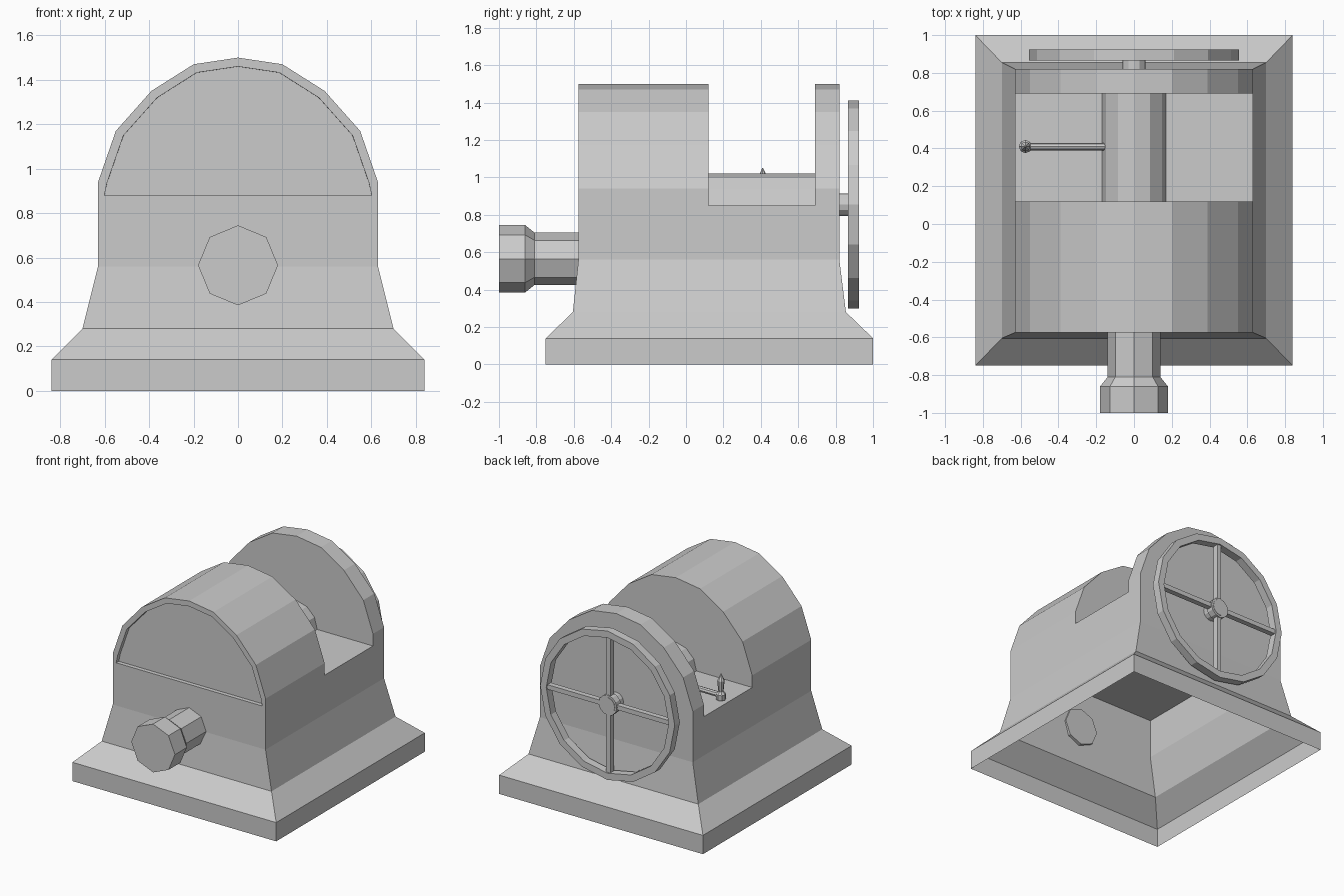
import bpy, bmesh, math
from mathutils import Matrix, Vector

if "Cube" in bpy.data.objects:
    bpy.data.objects.remove(bpy.data.objects["Cube"])

grey = bpy.data.materials.new("machine_grey")
grey.diffuse_color = (0.6, 0.6, 0.6, 1)
grey.use_nodes = True
grey.node_tree.nodes["Principled BSDF"].inputs["Base Color"].default_value = grey.diffuse_color


def finish(name, bm, normals=True):
    if normals:
        bmesh.ops.recalc_face_normals(bm, faces=bm.faces)
    mesh = bpy.data.meshes.new(name)
    bm.to_mesh(mesh)
    bm.free()
    mesh.materials.append(grey)
    ob = bpy.data.objects.new(name, mesh)
    bpy.context.collection.objects.link(ob)
    return ob


def bridge(bm, rings):
    for a, b in zip(rings, rings[1:]):
        n = len(a)
        for i in range(n):
            bm.faces.new((a[i], a[(i + 1) % n], b[(i + 1) % n], b[i]))


def lathe(name, stations, sides, origin, axis):
    """Stack of (radius, distance) rings along an axis, capped at both ends."""
    bm = bmesh.new()
    rot = {"x": Matrix.Rotation(math.pi / 2, 3, "Y"),
           "y": Matrix.Rotation(-math.pi / 2, 3, "X"),
           "z": Matrix.Identity(3)}[axis]
    rings = []
    for r, d in stations:
        rings.append([bm.verts.new(rot @ Vector((r * math.cos(2 * math.pi * i / sides),
                                                 r * math.sin(2 * math.pi * i / sides), d))
                                   + Vector(origin)) for i in range(sides)])
    bridge(bm, rings)
    bm.faces.new(rings[0])
    bm.faces.new(rings[-1])
    return finish(name, bm)


# Hollow flared housing, open underneath, closed by the slot floor
bm = bmesh.new()
rings = []
for z, x, y0, y1 in ((0, .84, -.75, 1), (.14, .84, -.75, 1), (.28, .70, -.605, .855),
                     (.56, .63, -.575, .82), (.85, .63, -.575, .82)):
    rings.append([bm.verts.new(p) for p in ((-x, y0, z), (x, y0, z), (x, y1, z), (-x, y1, z))])
bridge(bm, rings)
bm.faces.new(rings[-1])
finish("housing", bm, normals=False)


# Arched heads in front of and behind the slot
half = [(.63, .85), (.63, .94), (.55, 1.17), (.39, 1.35), (.2, 1.47)]
arch = half + [(0, 1.5)] + [(-x, z) for x, z in reversed(half)]


def arched_head(name, y0, y1, panel):
    bm = bmesh.new()
    a, b = ([bm.verts.new((x, y, z)) for x, z in arch] for y in (y0, y1))
    front = bm.faces.new(a)
    bm.faces.new(b)
    bridge(bm, [a, b])
    bmesh.ops.recalc_face_normals(bm, faces=bm.faces)
    if panel:
        bmesh.ops.inset_region(bm, faces=[front], thickness=.04)
        bmesh.ops.inset_region(bm, faces=[front], thickness=.0005, depth=-.03)
    # open where it sits on the housing
    under = [f for f in bm.faces if all(abs(v.co.z - .85) < 1e-4 for v in f.verts)
             and abs(f.normal.z) > .9]
    bmesh.ops.delete(bm, geom=under, context="FACES_ONLY")
    finish(name, bm, normals=False)


arched_head("front_head", -.575, .12, True)
arched_head("rear_head", .69, .82, False)

# Shaft across the slot, axle and front plug
lathe("slot_shaft", [(.17, .11), (.17, .70)], 12, (0, 0, .85), "y")
lathe("wheel_axle", [(.06, .80), (.06, .925)], 12, (0, 0, .855), "y")
lathe("front_plug", [(.18, -1), (.18, -.86), (.14, -.81), (.14, -.565)], 8, (0, 0, .565), "y")

# Lever in the slot with a pointed handle
lathe("lever_arm", [(.02, -.575), (.02, -.15)], 8, (0, .41, .89), "x")
lathe("lever_handle", [(.033, .86), (.035, .90), (.018, .92), (.026, 1.0), (.002, 1.05)],
      8, (-.575, .41, 0), "z")

# Handwheel rim
bm = bmesh.new()
rings = []
for r, y in ((.555, .865), (.555, .925), (.505, .925), (.505, .865), (.555, .865)):
    rings.append([bm.verts.new((r * math.cos(math.pi * i / 8), y,
                                .855 + r * math.sin(math.pi * i / 8))) for i in range(16)])
bridge(bm, rings)
bmesh.ops.remove_doubles(bm, verts=bm.verts, dist=1e-5)
finish("wheel_rim", bm)

# Handwheel hub and spokes
lathe("wheel_hub", [(.075, .87), (.075, .922)], 12, (0, 0, .855), "y")
for i in range(4):
    bm = bmesh.new()
    bmesh.ops.create_cube(bm, size=1)
    for v in bm.verts:
        v.co = Vector((.27 + v.co.x * .48, .895 + v.co.y * .04, v.co.z * .034))
    bmesh.ops.rotate(bm, verts=bm.verts, cent=(0, 0, 0),
                     matrix=Matrix.Rotation(i * math.pi / 2, 3, "Y"))
    bmesh.ops.translate(bm, verts=bm.verts, vec=(0, 0, .855))
    finish("wheel_spoke_%d" % (i + 1), bm)
